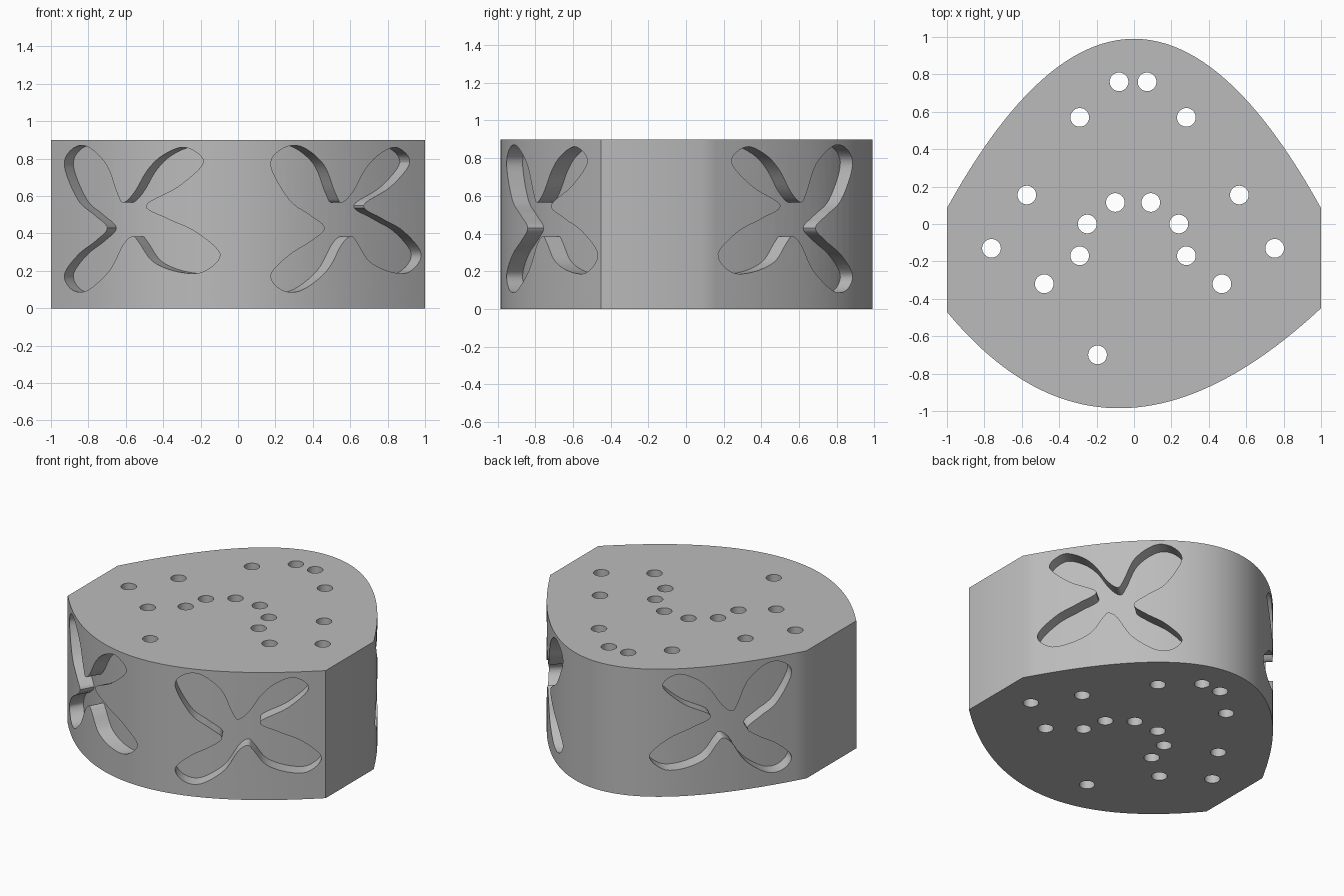
import bpy, bmesh, math
from mathutils import Vector

if "Cube" in bpy.data.objects:
    bpy.data.objects.remove(bpy.data.objects["Cube"], do_unlink=True)

HEIGHT = 0.9
RECESS_DEPTH = 0.1

grey = bpy.data.materials.new("plain grey")
grey.use_nodes = True
colour = (0.5, 0.5, 0.5, 1)
grey.diffuse_color = colour
grey.node_tree.nodes["Principled BSDF"].inputs["Base Color"].default_value = colour


def bezier(a, b, c, steps):
    """Points on a quadratic curve from a to c."""
    a, b, c = Vector(a), Vector(b), Vector(c)
    return [a.lerp(b, i / steps).lerp(b.lerp(c, i / steps), i / steps)
            for i in range(steps + 1)]


def closed_spline(points, steps):
    """Smooth closed loop through the points."""
    p = [Vector(q) for q in points]
    n, loop = len(p), []
    for i in range(n):
        a, b, c, d = p[i - 1], p[i], p[(i + 1) % n], p[(i + 2) % n]
        for k in range(steps):
            t = k / steps
            loop.append(b + (c - a) * t / 2 + (a - b * 2.5 + c * 2 - d / 2) * t * t
                        + ((b - c) * 1.5 + (d - a) / 2) * t ** 3)
    return loop


def prism(name, loop, sweep):
    """Solid made by sweeping a flat loop of 3D points."""
    bm = bmesh.new()
    face = bm.faces.new([bm.verts.new(p) for p in loop])
    swept = bmesh.ops.extrude_face_region(bm, geom=[face])["geom"]
    bmesh.ops.translate(bm, vec=sweep,
                        verts=[v for v in swept if isinstance(v, bmesh.types.BMVert)])
    bmesh.ops.recalc_face_normals(bm, faces=bm.faces)
    mesh = bpy.data.meshes.new(name)
    bm.to_mesh(mesh)
    bm.free()
    mesh.materials.append(grey)
    obj = bpy.data.objects.new(name, mesh)
    bpy.context.collection.objects.link(obj)
    return obj


def subtract(target, cutter):
    """Cut one solid out of another and discard the cutter."""
    cutter.hide_render = True
    mod = target.modifiers.new("cut", "BOOLEAN")
    mod.operation, mod.solver, mod.object = "DIFFERENCE", "EXACT", cutter
    bpy.context.view_layer.objects.active = target
    bpy.ops.object.modifier_apply(modifier=mod.name)
    bpy.data.objects.remove(cutter, do_unlink=True)


# Block outline: two bowed sides joined by a flat facet at each end
outline = (bezier((-1, -0.47), (-0.14, -1.51), (1, -0.45), 48)
           + bezier((1, 0.085), (0, 1.895), (-1, 0.085), 48))


def block(name, shift=Vector((0, 0, 0)), margin=0.0):
    loop = [Vector((p.x, p.y, -margin)) + shift for p in outline]
    return prism(name, loop, Vector((0, 0, HEIGHT + 2 * margin)))


body = block("block")

# Four-petal recess outline: across, up
petals = closed_spline([
    (-0.465, 0.76), (-0.365, 0.58), (-0.25, 0.5), (-0.162, 0.43), (-0.24, 0.36),
    (-0.365, 0.285), (-0.465, 0.18), (-0.41, 0.1), (-0.3, 0.095), (-0.15, 0.2),
    (-0.06, 0.34), (0, 0.385), (0.04, 0.35), (0.12, 0.25), (0.26, 0.195),
    (0.39, 0.195), (0.472, 0.29), (0.35, 0.41), (0.2, 0.48), (0.08, 0.55),
    (0.26, 0.65), (0.391, 0.78), (0.3, 0.86), (0.18, 0.82), (0.09, 0.74),
    (0.01, 0.62), (-0.06, 0.565), (-0.1, 0.62), (-0.17, 0.77), (-0.3, 0.865),
    (-0.41, 0.85)], 6)

# Recesses: centre, outward direction, handedness
for centre, outward, hand in (
        ((0.58, -0.72), (0.53, -0.85), 1),
        ((-0.51, -0.757), (-0.485, -0.874), 1),
        ((0.645, 0.53), (0.76, 0.65), -1),
        ((-0.645, 0.53), (-0.76, 0.65), -1)):
    normal = Vector((*outward, 0)).normalized()
    across = Vector((0, 0, 1)).cross(normal) * hand
    base = Vector((*centre, 0)) - normal * 0.3
    loop = [base + across * p.x + Vector((0, 0, p.y)) for p in petals]
    cutter = prism("petal_cutter", loop, normal * 0.7)
    subtract(cutter, block("recess_floor", -normal * RECESS_DEPTH, 0.1))
    subtract(body, cutter)

# Round through holes: mirrored pairs plus a single one at the front
pairs = ((0.075, 0.76), (0.285, 0.57), (0.568, 0.155), (0.095, 0.115),
         (0.245, 0), (0.757, -0.13), (0.285, -0.17), (0.475, -0.32))
holes = [(side * x - 0.005, y) for x, y in pairs for side in (-1, 1)]
holes.append((-0.195, -0.7))
for x, y in holes:
    ring = [Vector((x + 0.05 * math.cos(a), y + 0.05 * math.sin(a), -0.1))
            for a in (math.tau * i / 32 for i in range(32))]
    subtract(body, prism("hole_cutter", ring, Vector((0, 0, HEIGHT + 0.2))))

# Smooth curved walls, keep the rims crisp
bpy.ops.object.select_all(action="DESELECT")
body.select_set(True)
bpy.context.view_layer.objects.active = body
bpy.ops.object.shade_smooth_by_angle(angle=math.radians(30))
